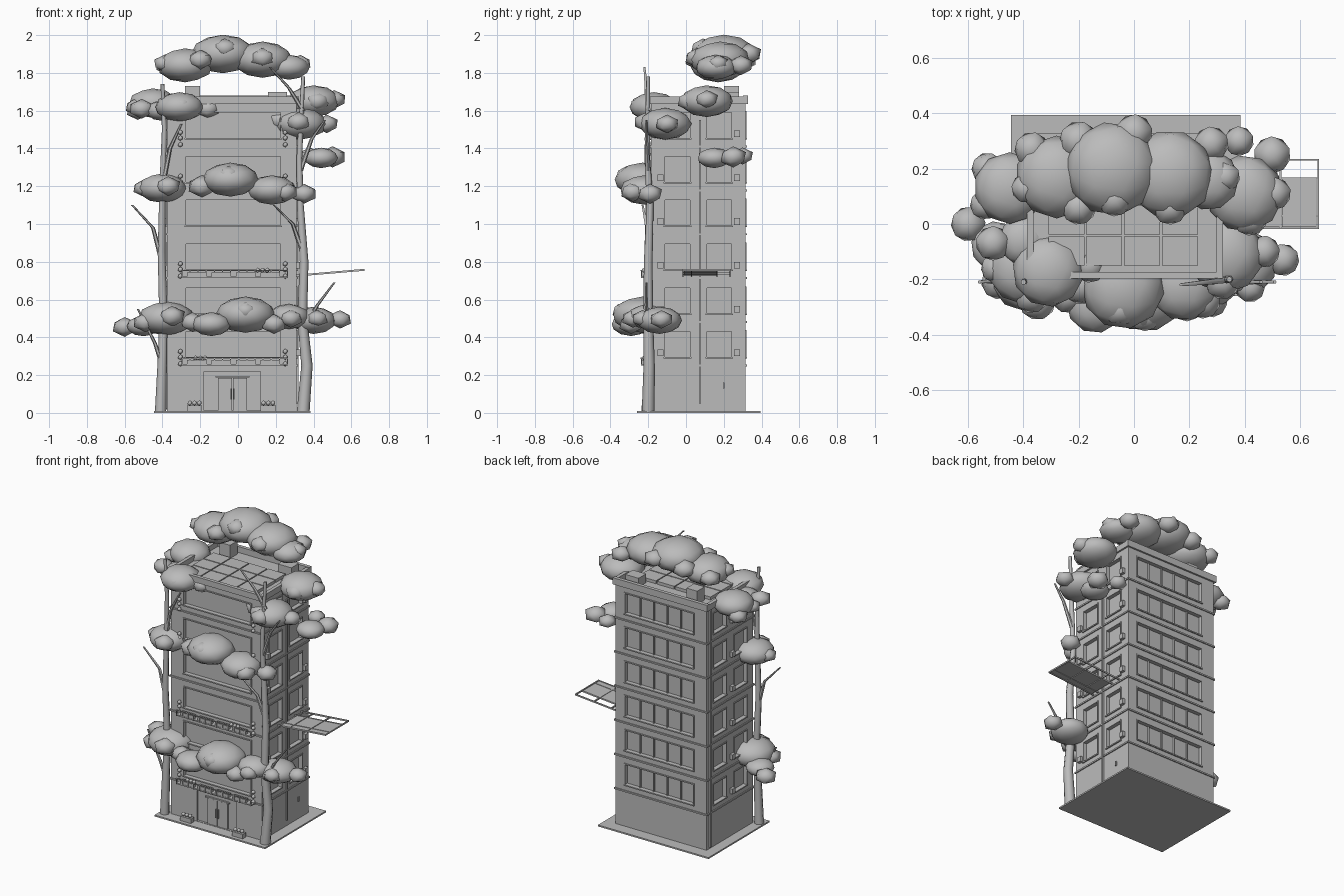
import bpy, bmesh, math
from mathutils import Vector, Matrix

mat = bpy.data.materials.new("stone_grey")
mat.diffuse_color = (0.5, 0.5, 0.5, 1)

X0, X1, Y0, Y1 = -0.375, 0.31, -0.185, 0.315   # wall planes
GROUND, PITCH, TOP = 0.25, 0.232, 1.64
FLOORS = [GROUND + PITCH * i for i in range(6)]


def finish(name, bm, smooth=None):
    me = bpy.data.meshes.new(name)
    bm.to_mesh(me)
    bm.free()
    ob = bpy.data.objects.new(name, me)
    bpy.context.collection.objects.link(ob)
    me.materials.append(mat)
    if smooth:
        for o in bpy.context.selected_objects:
            o.select_set(False)
        ob.select_set(True)
        bpy.context.view_layer.objects.active = ob
        bpy.ops.object.shade_smooth_by_angle(angle=math.radians(smooth))
    return ob


def box(bm, x0, x1, y0, y1, z0, z1):
    m = Matrix.Translation(((x0 + x1) / 2, (y0 + y1) / 2, (z0 + z1) / 2))
    bmesh.ops.create_cube(bm, size=1, matrix=m @ Matrix.Diagonal((x1 - x0, y1 - y0, z1 - z0, 1)))


def boxes(name, rows):
    bm = bmesh.new()
    for r in rows:
        box(bm, *r)
    return finish(name, bm)


def wall_box(bm, side, a0, a1, d0, d1, z0, z1):
    """Box on a wall: a runs along the wall, d is distance outward."""
    if side in "FB":
        w, s = (Y0, -1) if side == "F" else (Y1, 1)
        box(bm, a0, a1, *sorted((w + s * d0, w + s * d1)), z0, z1)
    else:
        w, s = (X0, -1) if side == "L" else (X1, 1)
        box(bm, *sorted((w + s * d0, w + s * d1)), a0, a1, z0, z1)


# Ground slab and walls
boxes("ground_slab", [(-0.445, 0.385, -0.26, 0.395, 0, 0.01)])
walls = boxes("walls", [(X0, X1, Y0, Y1, 0.005, TOP)])

# Window openings and their frames on all four sides
cuts, frames = bmesh.new(), bmesh.new()
OPENINGS = [("F", -0.275, 0.225, 1), ("B", -0.275, 0.235, 5)]
OPENINGS += [(s, a, a + 0.13, 1) for s in "LR" for a in (-0.11, 0.11)]
for f in FLOORS:
    for side, a0, a1, panes in OPENINGS:
        z0, z1, t = f + 0.045, f + 0.18, 0.008
        wall_box(cuts, side, a0, a1, -0.022, 0.03, z0, z1)
        wall_box(frames, side, a0 - t, a1 + t, -0.004, 0.005, z1, z1 + t)
        wall_box(frames, side, a0 - t, a1 + t, -0.004, 0.008, z0 - t, z0)
        for a in (a0 - t, a1):
            wall_box(frames, side, a, a + t, -0.004, 0.005, z0, z1)
        for i in range(1, panes):
            a = a0 + (a1 - a0) * i / panes
            wall_box(frames, side, a - 0.003, a + 0.003, -0.024, -0.01, z0, z1)
wall_box(cuts, "F", -0.18, 0.12, -0.015, 0.03, 0.012, 0.22)
finish("window_frames", frames)
cutter = finish("opening_cutter", cuts)
cutter.hide_render = True
cutter.hide_viewport = True
mod = walls.modifiers.new("openings", "BOOLEAN")
mod.operation, mod.object, mod.solver = "DIFFERENCE", cutter, "EXACT"

# Thin ledges between floors
boxes("floor_ledges", [(X0 - .007, X1 + .007, Y0 - .007, Y1 + .007, f - .005, f + .005) for f in FLOORS])

# Roof parapet
boxes("parapet", [
    (X0 - .012, X1 + .012, Y0 - .012, Y0 + .012, 1.635, 1.675),
    (X0 - .012, X1 + .012, Y1 - .012, Y1 + .012, 1.635, 1.68),
    (X0 - .012, X0 + .012, Y0 + .012, Y1 - .012, 1.635, 1.675),
    (X1 - .012, X1 + .012, Y0 + .012, Y1 - .012, 1.635, 1.675)])
# Roof panels and service boxes
boxes("roof_panels", [(x, x + .13, y, y + .105, 1.638, 1.66)
                      for x in (-.31, -.173, -.036, .101) for y in (-.15, -.038, .074)])
boxes("roof_units", [(-.28, -.2, .2, .28, 1.635, 1.73), (.16, .26, .2, .28, 1.635, 1.7)])

# Entrance doors, surround and side door
bm = bmesh.new()
for a in (-0.105, -0.027):
    wall_box(bm, "F", a, a + 0.074, -0.016, -0.006, 0.012, 0.185)
for a in (-0.04, -0.023):
    wall_box(bm, "F", a, a + 0.005, -0.006, 0.003, 0.07, 0.13)
wall_box(bm, "F", -0.12, 0.06, -0.016, -0.003, 0.187, 0.195)
wall_box(bm, "R", 0.195, 0.205, -0.002, 0.008, 0.13, 0.16)
finish("entrance_doors", bm)

# Wall pipes and small air units on both sides
bm = bmesh.new()
wall_box(bm, "R", 0.07, 0.08, 0, 0.01, 0.05, 1.55)
wall_box(bm, "L", 0.275, 0.287, 0, 0.01, 0.02, 1.63)
for f in FLOORS:
    for side, a in (("R", 0.255), ("L", 0.035), ("R", -0.15)):
        wall_box(bm, side, a, a + 0.03, 0, 0.02, f + 0.05, f + 0.085)
finish("pipes_and_air_units", bm)

# Front balconies with rails
bm = bmesh.new()
for f in (FLOORS[0], FLOORS[2]):
    box(bm, -.3, .265, -.235, Y0, f, f + .008)
    box(bm, -.3, .265, -.24, -.234, f + .036, f + .042)
    for i in range(14):
        x = -.3 + i * .043
        box(bm, x, x + .006, -.239, -.234, f, f + .04)
    for i in range(4):
        x = -.27 + i * .13
        box(bm, x, x + .1, -.233, -.205, f + .008, f + .03)
finish("balconies", bm)

# Planters at the door
boxes("planters", [(x - .04, x + .04, -.235, -.2, .01, .04) for x in (-.23, .16)])

# Side canopy: tilted open frame with panels
bm = bmesh.new()
for y in (-.015, .03, .165, .232):
    box(bm, X1, .67, y - .003, y + .003, .738, .748)
for x in (.4, .53, .667):
    box(bm, x - .003, x + .003, -.015, .232, .738, .748)
for x in (.33, .405, .535):
    box(bm, x, x + (.07 if x < .4 else .125), -.01, .168, .741, .745)
for v in bm.verts:
    v.co.z += (v.co.x - .5) * .085
finish("side_canopy", bm)


# Trunks and branches swept along tapered paths
def limb(name, pts, sides=8):
    bm = bmesh.new()
    rings = []
    for x, y, z, r in pts:
        rings.append([bm.verts.new((x + r * math.cos(2 * math.pi * k / sides),
                                    y + r * math.sin(2 * math.pi * k / sides), z)) for k in range(sides)])
    for a, b in zip(rings, rings[1:]):
        for k in range(sides):
            bm.faces.new((a[k], a[(k + 1) % sides], b[(k + 1) % sides], b[k]))
    bm.faces.new(rings[0][::-1])
    bm.faces.new(rings[-1])
    finish(name, bm, 50)


limb("left_trunk", [(-.41, -.2, .005, .03), (-.4, -.2, .3, .024), (-.395, -.19, .5, .022), (-.405, -.2, .85, .02),
                    (-.4, -.195, 1.2, .016), (-.39, -.205, 1.5, .013), (-.4, -.21, 1.74, .01)])
limb("right_trunk", [(.345, -.2, .005, .034), (.365, -.195, .25, .03), (.34, -.2, .5, .026), (.35, -.2, .8, .023),
                     (.33, -.19, 1.1, .018), (.325, -.205, 1.35, .015), (.345, -.2, 1.78, .01)])
BRANCHES = [
    ((-.4, -.2, .25), (-.44, -.21, .37), (-.53, -.21, .55)),
    ((-.41, -.2, .83), (-.45, -.2, .98), (-.56, -.21, 1.1)),
    ((-.4, -.2, 1.2), (-.36, -.21, 1.4), (-.3, -.19, 1.53)),
    ((.35, -.2, .45), (.42, -.21, .57), (.51, -.21, .69)),
    ((.34, -.2, .86), (.29, -.21, 1.0), (.19, -.23, 1.1)),
    ((.33, -.2, 1.28), (.39, -.21, 1.45), (.46, -.21, 1.55)),
    ((.345, -.2, 1.6), (.27, -.21, 1.72), (.17, -.22, 1.83))]
for i, (a, b, c) in enumerate(BRANCHES):
    limb(f"branch_{i + 1}", [(*a, .014), (*b, .01), (*c, .006)], 6)


# Foliage: flattened low-poly clumps (x, y, z, radius)
def clumps(name, rows):
    bm = bmesh.new()
    for i, (x, y, z, r) in enumerate(rows):
        big = r > 0.085
        m = Matrix.Translation((x, y, z)) @ Matrix.Rotation(i * 1.3, 4, "Z")
        bmesh.ops.create_icosphere(bm, subdivisions=2 if big else 1, radius=r,
                                   matrix=m @ Matrix.Diagonal((1, 1, .6 if big else .75, 1)))
    finish(name, bm, 60)


clumps("lower_foliage", [
    (-.38, -.17, .5, .15), (-.35, -.28, .51, .075), (-.6, 0, .455, .07), (-.5, -.08, .46, .09),
    (-.49, -.21, .48, .07), (-.14, -.29, .47, .105), (.04, -.23, .52, .16), (.04, -.33, .54, .065),
    (.19, -.29, .47, .07), (.27, -.2, .51, .11), (.28, -.28, .5, .065), (.4, -.14, .49, .12),
    (.54, -.13, .495, .065), (-.24, -.26, .48, .07), (.42, -.23, .5, .06)])
clumps("middle_foliage", [
    (-.4, -.16, 1.19, .13), (-.37, -.26, 1.2, .07), (-.5, -.16, 1.19, .06), (-.19, -.22, 1.2, .08),
    (-.04, -.23, 1.235, .15), (-.05, -.31, 1.26, .065), (.18, -.22, 1.18, .13), (.25, -.28, 1.17, .07),
    (.35, -.19, 1.16, .07)])
clumps("upper_left_foliage", [
    (-.45, .13, 1.64, .13), (-.53, .2, 1.6, .065), (-.54, .07, 1.62, .06), (-.31, -.17, 1.62, .13),
    (-.3, -.24, 1.63, .06), (-.16, -.15, 1.61, .07), (-.4, -.06, 1.6, .09), (-.51, -.07, 1.61, .07)])
clumps("upper_right_foliage", [
    (.33, -.11, 1.53, .14), (.32, -.21, 1.54, .07), (.22, -.12, 1.55, .07), (.47, -.1, 1.53, .065),
    (.4, .11, 1.65, .14), (.42, .02, 1.65, .07), (.51, .11, 1.66, .065),
    (.44, .15, 1.35, .09), (.5, .25, 1.355, .075), (.38, .3, 1.36, .06)])
clumps("crown_foliage", [
    (-.28, .17, 1.84, .15), (-.2, .3, 1.87, .08), (-.37, .27, 1.84, .07), (-.2, .06, 1.87, .07),
    (-.08, .2, 1.9, .17), (0, .33, 1.9, .075), (-.07, .09, 1.93, .07), (.13, .18, 1.87, .16),
    (.13, .06, 1.88, .07), (.27, .16, 1.83, .11), (.28, .29, 1.84, .07), (.33, .17, 1.85, .06),
    (-.39, .13, 1.85, .06)])

# Little plants on balconies, in planters and climbing beside windows
bm = bmesh.new()
spots = [(x + d, -.22, z) for x, z in ((-.23, .052), (.16, .052), (-.2, .29), (.13, .755)) for d in (-.025, 0, .025)]
spots += [(x, Y0 - .008, f + dz) for f in (FLOORS[0], FLOORS[2], FLOORS[4], FLOORS[5])
          for x in (-.305, .25) for dz in (0.01, .045, .075)]
for p in spots:
    bmesh.ops.create_icosphere(bm, subdivisions=1, radius=.014, matrix=Matrix.Translation(p))
finish("small_plants", bm, 60)
